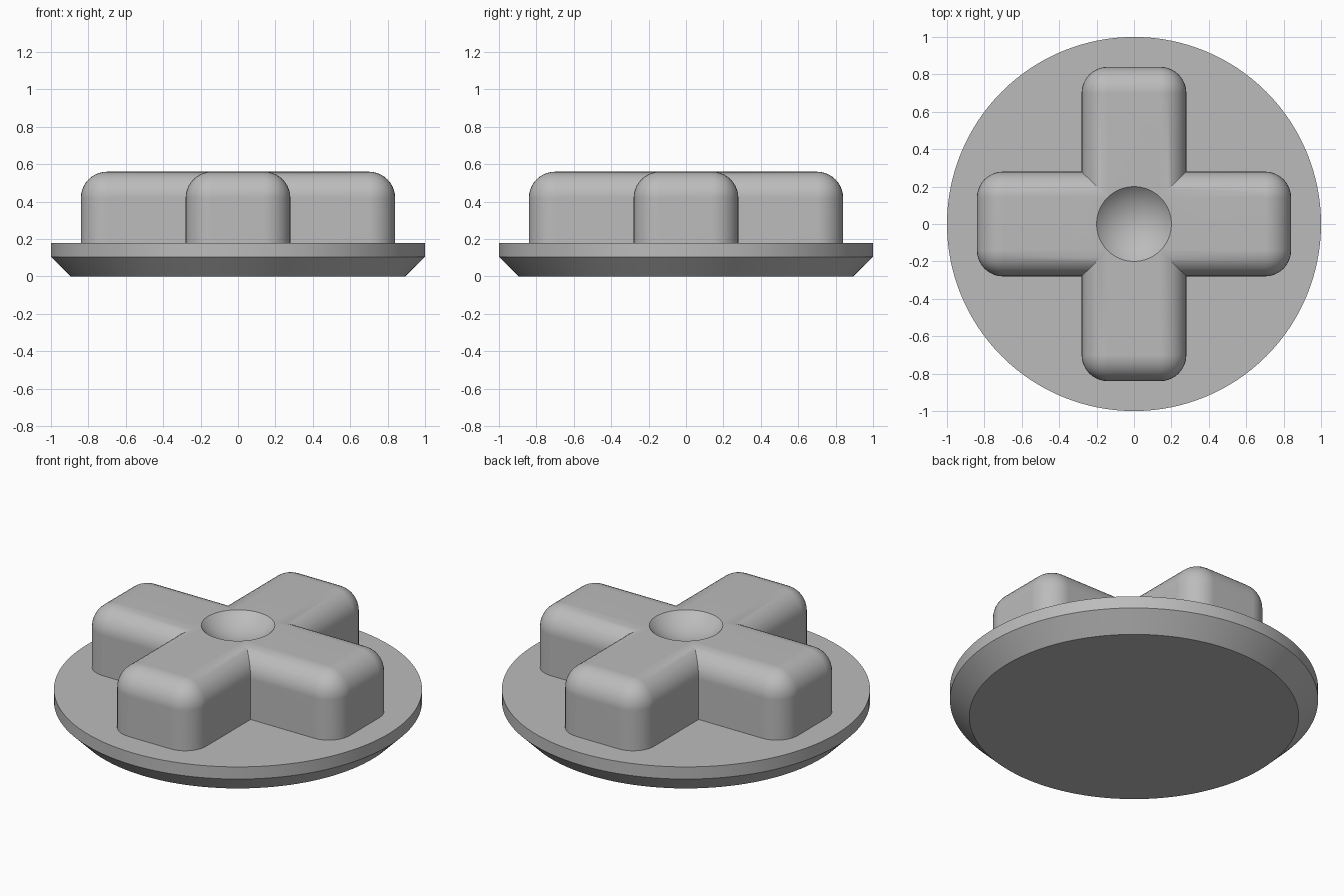
import bpy, bmesh, math
from mathutils import Matrix

if "Cube" in bpy.data.objects:
    bpy.data.objects.remove(bpy.data.objects["Cube"], do_unlink=True)

grey = bpy.data.materials.new("plain_grey")
grey.use_nodes = True
COLOUR = (0.5, 0.5, 0.5, 1)
grey.diffuse_color = COLOUR
grey.node_tree.nodes["Principled BSDF"].inputs["Base Color"].default_value = COLOUR

TOP, DECK, RADIUS = 0.56, 0.178, 0.14


def add_object(name, bm):
    bmesh.ops.recalc_face_normals(bm, faces=bm.faces)
    mesh = bpy.data.meshes.new(name)
    bm.to_mesh(mesh)
    bm.free()
    mesh.materials.append(grey)
    obj = bpy.data.objects.new(name, mesh)
    bpy.context.collection.objects.link(obj)
    return obj


def activate(obj):
    bpy.ops.object.select_all(action='DESELECT')
    obj.select_set(True)
    bpy.context.view_layer.objects.active = obj


def smooth(obj, degrees=30):
    activate(obj)
    bpy.ops.object.shade_smooth_by_angle(angle=math.radians(degrees))


def combine(obj, other, operation):
    activate(obj)
    mod = obj.modifiers.new(operation, 'BOOLEAN')
    mod.operation, mod.object, mod.solver = operation, other, 'EXACT'
    bpy.ops.object.modifier_apply(modifier=mod.name)
    bpy.data.objects.remove(other, do_unlink=True)


def rounded_bar(name, length, width):
    """Bar standing in the base, rounded on every edge except the bottom."""
    bottom = 0.1
    bm = bmesh.new()
    bmesh.ops.create_cube(bm, size=1)
    bmesh.ops.scale(bm, vec=(length, width, TOP - bottom), verts=bm.verts)
    bmesh.ops.translate(bm, vec=(0, 0, (TOP + bottom) / 2), verts=bm.verts)
    edges = [e for e in bm.edges if max(v.co.z for v in e.verts) > bottom + 0.01]
    bmesh.ops.bevel(bm, geom=edges, offset=RADIUS, segments=10,
                    profile=0.5, affect='EDGES')
    return add_object(name, bm)


# Round base with a chamfered underside
bm = bmesh.new()
profile = [(0, 0), (0.895, 0), (1, 0.105), (1, DECK), (0, DECK)]
verts = [bm.verts.new((r, 0, z)) for r, z in profile]
edges = [bm.edges.new(pair) for pair in zip(verts, verts[1:])]
bmesh.ops.spin(bm, geom=verts + edges, cent=(0, 0, 0), axis=(0, 0, 1),
               angle=math.tau, steps=128)
bmesh.ops.remove_doubles(bm, verts=bm.verts, dist=0.0001)
smooth(add_object("round_base", bm))

# Cross-shaped pad made of two crossing bars
pad = rounded_bar("cross_pad", 1.68, 0.56)
combine(pad, rounded_bar("cross_bar", 0.56, 1.68), 'UNION')

# Shallow spherical dimple in the middle of the pad
RIM, BALL = 0.2, 0.28
bm = bmesh.new()
height = TOP + math.sqrt(BALL ** 2 - RIM ** 2)
bmesh.ops.create_uvsphere(bm, u_segments=64, v_segments=64, radius=BALL,
                          matrix=Matrix.Translation((0, 0, height)))
combine(pad, add_object("dimple_cutter", bm), 'DIFFERENCE')
smooth(pad)

# Keep the flat faces flat beside the rounded edges
mod = pad.modifiers.new("Flat Faces", 'WEIGHTED_NORMAL')
mod.keep_sharp = True
